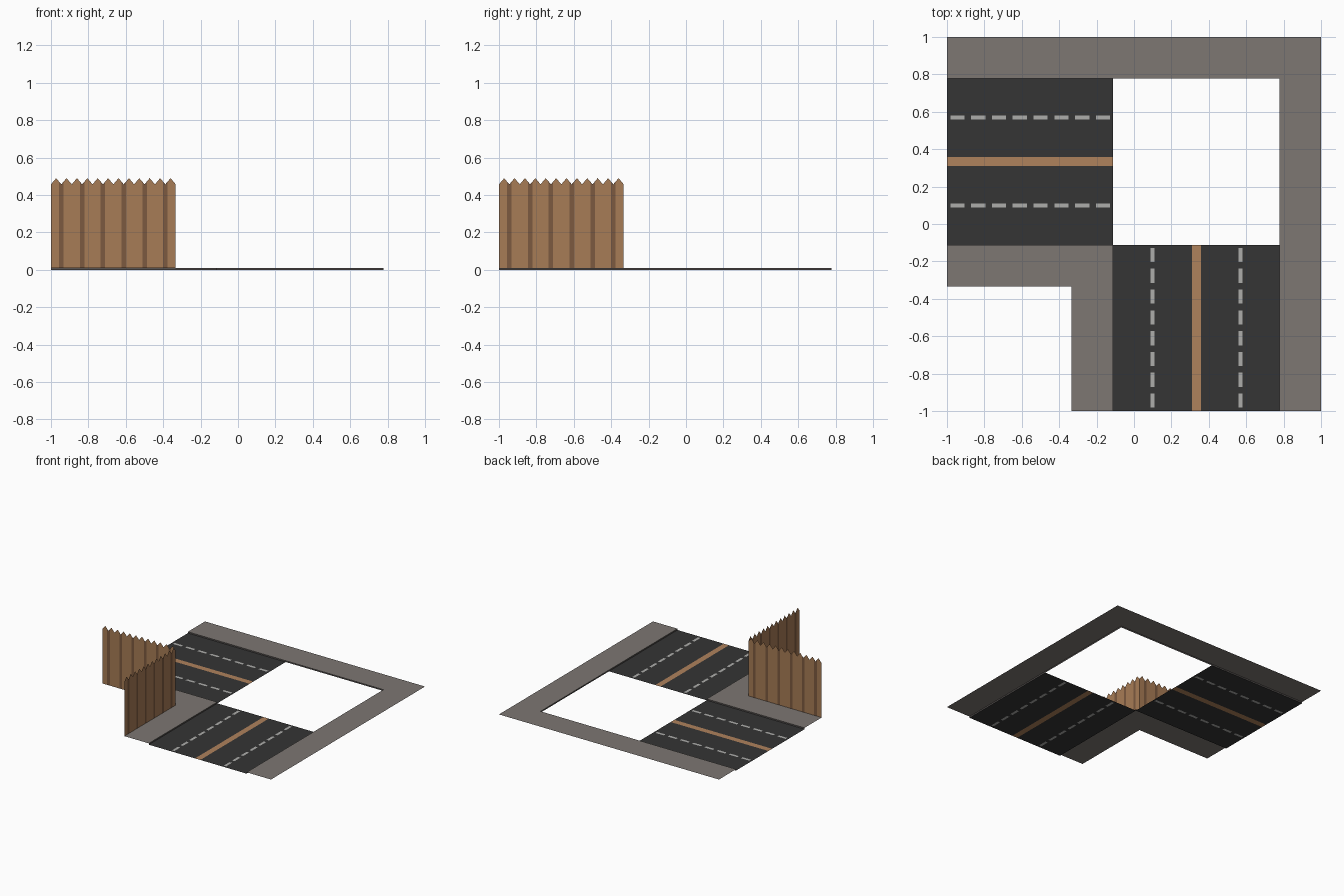
import bpy, bmesh

if "Cube" in bpy.data.objects:
    bpy.data.objects.remove(bpy.data.objects["Cube"])

def material(name, rgb):
    m = bpy.data.materials.new(name)
    m.diffuse_color = (*rgb, 1)
    m.use_nodes = True
    m.node_tree.nodes["Principled BSDF"].inputs["Base Color"].default_value = m.diffuse_color
    return m

ASPHALT = material("asphalt", (0.035, 0.035, 0.035))
CENTRE = material("centre line tan", (0.43, 0.223, 0.107))
WHITE = material("lane dash grey", (0.42, 0.42, 0.41))
PAVING = material("pavement grey", (0.205, 0.184, 0.171))
KERB = material("kerb dark grey", (0.10, 0.09, 0.085))
WOOD = material("fence wood", (0.39, 0.20, 0.092))
GRAIN = material("fence dark grain", (0.20, 0.10, 0.05))

A, B, C = -0.111, 0.778, -0.333   # inner kerb, outer kerb, fence line
H = 0.011                         # pavement height

def build(name, mats, faces):
    """faces: list of (points, material index); shared points are welded"""
    bm = bmesh.new()
    for pts, mi in faces:
        bm.faces.new([bm.verts.new(p) for p in pts]).material_index = mi
    bmesh.ops.remove_doubles(bm, verts=bm.verts, dist=1e-5)
    me = bpy.data.meshes.new(name)
    bm.to_mesh(me)
    bm.free()
    for m in mats:
        me.materials.append(m)
    ob = bpy.data.objects.new(name, me)
    bpy.context.collection.objects.link(ob)
    return ob

def swap(faces):
    """Mirror across the x = y diagonal, keeping face directions"""
    return [([(y, x, z) for x, y, z in reversed(p)], m) for p, m in faces]

# Road along x: a grid cut at the painted marks
mid, lane, period = (A + B) / 2, 0.235, (A + 1) / 8
us = [-1]
for i in range(8):
    u = -1 + i * period + 0.018
    us += [u, u + 0.076]
us.append(A)
vs = [A, mid - lane - .011, mid - lane + .011, mid - .024, mid + .024,
      mid + lane - .011, mid + lane + .011, B]
road = []
for j in range(len(vs) - 1):
    for i in range(len(us) - 1):
        mi = 1 if j == 3 else 2 if j in (1, 5) and i % 2 else 0
        u0, u1, v0, v1 = us[i], us[i + 1], vs[j], vs[j + 1]
        road.append(([(u0, v0, 0), (u1, v0, 0), (u1, v1, 0), (u0, v1, 0)], mi))
build("road_west", [ASPHALT, CENTRE, WHITE], road)
build("road_south", [ASPHALT, CENTRE, WHITE], swap(road))

# Pavements: L-shaped strips with a kerb drop to the road
def pavement(name, near, far, kerb, facing):
    top = [([(-1, near, H), (near, near, H), (far, far, H), (-1, far, H)], 0)]
    k = [(-1, kerb, 0), (kerb, kerb, 0), (kerb, kerb, H), (-1, kerb, H)]
    top.append((k if facing < 0 else k[::-1], 1))
    build(name, [PAVING, KERB], top + swap(top))

pavement("outer_pavement", B, 1, B, -1)
pavement("inner_pavement", C, A, A, 1)

# Fence: pointed boards, dark grain at every other joint
step = (C + 1) / 12
cuts = []
for i in range(12):
    u = -1 + i * step
    cuts += [u, u + step / 2]
    cuts += [u + step - .012] if i % 2 == 0 else [u + .012]
cuts = sorted(cuts + [C])

def top_z(u):
    t = ((u + 1) / step) % 1
    return 0.457 + 0.033 * (1 - abs(2 * t - 1))

fence = []
for u0, u1 in zip(cuts, cuts[1:]):
    t = ((u0 + u1) / 2 + 1) / (2 * step) % 1
    dark = int(abs(t - 0.5) * 2 * step < 0.012)
    fence.append(([(u0, C, H), (u1, C, H), (u1, C, top_z(u1)), (u0, C, top_z(u0))], dark))
build("fence_north", [WOOD, GRAIN], fence)
build("fence_east", [WOOD, GRAIN], swap(fence))
